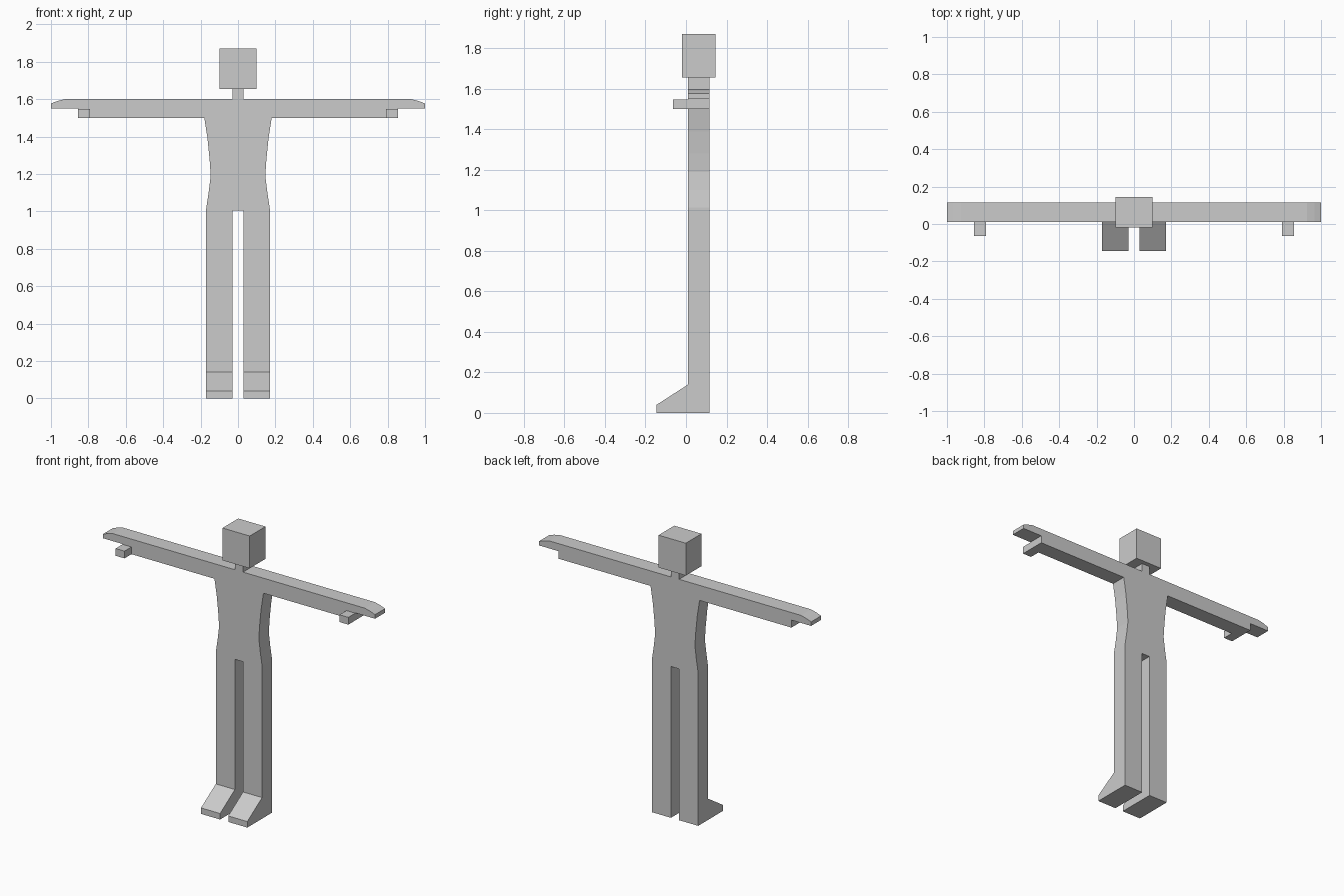
import bpy
import bmesh

if "Cube" in bpy.data.objects:
    bpy.data.objects.remove(bpy.data.objects["Cube"])

grey = bpy.data.materials.new("plain_grey")
grey.diffuse_color = (0.6, 0.6, 0.6, 1)
grey.use_nodes = True
grey.node_tree.nodes["Principled BSDF"].inputs["Base Color"].default_value = grey.diffuse_color

BACK, FRONT = 0.115, 0.01   # depth range of the flat body


def finish(name, bm):
    bmesh.ops.recalc_face_normals(bm, faces=bm.faces)
    mesh = bpy.data.meshes.new(name)
    bm.to_mesh(mesh)
    bm.free()
    mesh.materials.append(grey)
    obj = bpy.data.objects.new(name, mesh)
    bpy.context.collection.objects.link(obj)
    return obj


def extrude(name, points, offset):
    """Fill a closed outline and push it along offset."""
    bm = bmesh.new()
    face = bm.faces.new([bm.verts.new(p) for p in points])
    out = bmesh.ops.extrude_face_region(bm, geom=[face])
    moved = [v for v in out["geom"] if isinstance(v, bmesh.types.BMVert)]
    bmesh.ops.translate(bm, verts=moved, vec=offset)
    return finish(name, bm)


def box(name, x0, x1, y0, y1, z0, z1):
    outline = [(x0, y0, z0), (x1, y0, z0), (x1, y0, z1), (x0, y0, z1)]
    return extrude(name, outline, (0, y1 - y0, 0))


# Body: half outline from neck over hand, armpit, waist and leg to the crotch
half = [(0.03, 1.655), (0.03, 1.6), (0.925, 1.6), (0.965, 1.59), (1.0, 1.577),
        (1.0, 1.55), (0.855, 1.55), (0.855, 1.5), (0.18, 1.5), (0.163, 1.39),
        (0.152, 1.28), (0.146, 1.19), (0.157, 1.1), (0.17, 1.015),
        (0.17, 0), (0.03, 0), (0.03, 1.005)]
outline = half + [(-x, z) for x, z in reversed(half)]
extrude("body", [(x, FRONT, z) for x, z in outline], (0, BACK - FRONT, 0))

# Head
box("head", -0.1, 0.1, -0.02, 0.145, 1.655, 1.87)

# Wedge feet and box thumbs on both sides
for side, s in (("right", 1), ("left", -1)):
    wedge = [(FRONT, 0), (-0.145, 0), (-0.145, 0.04), (FRONT, 0.14)]
    extrude(side + "_foot", [(s * 0.03, y, z) for y, z in wedge], (s * 0.14, 0, 0))
    box(side + "_thumb", s * 0.79, s * 0.855, -0.063, FRONT, 1.5, 1.548)
